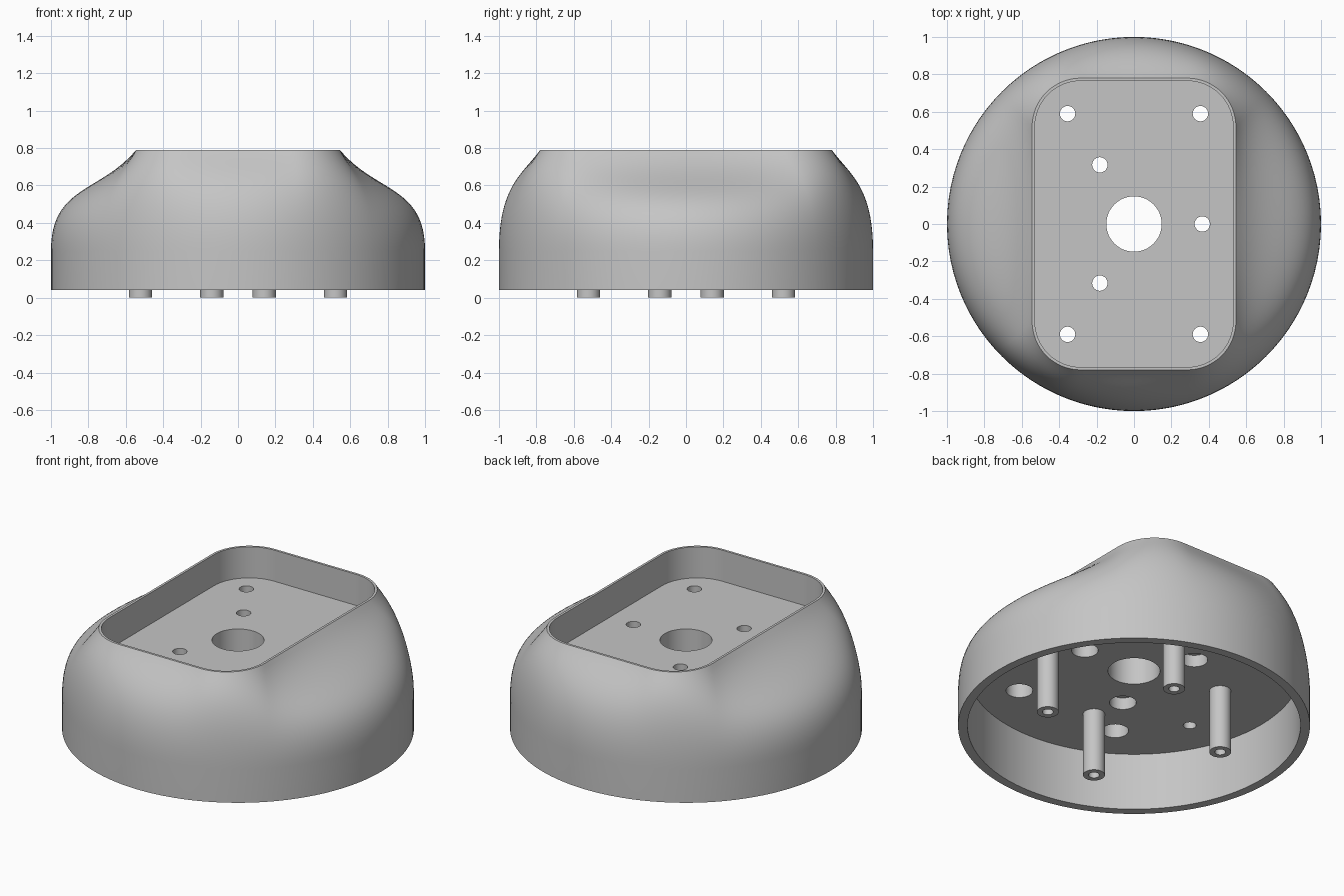
import bpy, bmesh, math
from mathutils import Vector

if "Cube" in bpy.data.objects:
    bpy.data.objects.remove(bpy.data.objects["Cube"], do_unlink=True)

GREY = (0.56, 0.56, 0.56, 1)
mat = bpy.data.materials.new("light grey plastic")
mat.use_nodes = True
mat.diffuse_color = GREY
mat.node_tree.nodes["Principled BSDF"].inputs["Base Color"].default_value = GREY

BASE, CEILING, FLOOR, TOP = 0.04, 0.40, 0.595, 0.79
SHOULDER = 0.25


def make_object(name, bm):
    bmesh.ops.recalc_face_normals(bm, faces=bm.faces)
    mesh = bpy.data.meshes.new(name)
    bm.to_mesh(mesh)
    bm.free()
    mesh.materials.append(mat)
    obj = bpy.data.objects.new(name, mesh)
    bpy.context.collection.objects.link(obj)
    return obj


def skin(name, rings):
    """Closed solid through a list of equal-length point loops, capped at both ends."""
    bm = bmesh.new()
    loops = [[bm.verts.new(p) for p in ring] for ring in rings]
    n = len(loops[0])
    for a, b in zip(loops, loops[1:]):
        for i in range(n):
            j = (i + 1) % n
            bm.faces.new((a[i], a[j], b[j], b[i]))
    bm.faces.new(loops[0])
    bm.faces.new(loops[-1])
    return make_object(name, bm)


def circle(r, z, x=0, y=0, n=48):
    return [Vector((x + r * math.cos(math.tau * i / n), y + r * math.sin(math.tau * i / n), z))
            for i in range(n)]


def rounded_rect(hx, hy, r, z, arc=16, side=28):
    """Rounded rectangle with subdivided straight sides."""
    corners = []
    for k, (sx, sy) in enumerate(((1, 1), (-1, 1), (-1, -1), (1, -1))):
        corners.append([Vector((sx * (hx - r) + r * math.cos(a), sy * (hy - r) + r * math.sin(a), z))
                        for a in ((k + i / arc) * math.pi / 2 for i in range(arc + 1))])
    pts = []
    for k in range(4):
        start, end = corners[k][-1], corners[(k + 1) % 4][0]
        pts += corners[k]
        pts += [start.lerp(end, i / side) for i in range(1, side)]
    return pts


def smooth(obj):
    bpy.ops.object.select_all(action='DESELECT')
    obj.select_set(True)
    bpy.context.view_layer.objects.active = obj
    bpy.ops.object.shade_smooth_by_angle(angle=math.radians(30))


# Housing: round skirt flowing into a rounded rectangular rim
rim = rounded_rect(0.545, 0.78, 0.26, TOP)
pocket = rounded_rect(0.53, 0.765, 0.245, TOP)
dirs = [Vector((p.x, p.y, 0)).normalized() for p in rim]


def round_ring(r, z):
    return [d * r + Vector((0, 0, z)) for d in dirs]


def shoulder_ring(t):
    """One step of the curve from the skirt to the rim."""
    ring = []
    for d, end in zip(dirs, rim):
        gap = 1 - Vector((end.x, end.y)).length
        p0 = d + Vector((0, 0, SHOULDER))
        p1 = d + Vector((0, 0, 0.60))
        p2 = end + d * (0.42 * gap) - Vector((0, 0, 0.035 + 0.43 * gap))
        s = 1 - t
        ring.append(p0 * s**3 + p1 * (3 * s * s * t) + p2 * (3 * s * t * t) + end * t**3)
    return ring


STEPS = 24
rings = [round_ring(0.946, CEILING), round_ring(0.946, BASE), round_ring(1, BASE)]
rings += [shoulder_ring(i / STEPS) for i in range(STEPS + 1)]
rings += [pocket, [Vector((p.x, p.y, FLOOR)) for p in pocket]]
housing = skin("housing", rings)

# Holes through the plate, with wider recesses underneath
corner_holes = [(x, y) for x in (-0.355, 0.355) for y in (-0.59, 0.59)]
screw_holes = [(0.365 * math.cos(a), 0.365 * math.sin(a)) for a in (0, math.tau / 3, -math.tau / 3)]
drills = [(0, 0, 0.148, 0.7), (-0.64, -0.27, 0.037, 0.46)]
for x, y in corner_holes:
    drills += [(x, y, 0.041, 0.7), (x, y, 0.076, CEILING + 0.11)]
for x, y in screw_holes:
    drills += [(x, y, 0.041, 0.7), (x, y, 0.076, CEILING + 0.075)]

for x, y, r, top in drills:
    cutter = skin("drill", [circle(r, 0.3, x, y), circle(r, top, x, y)])
    cutter.hide_render = True
    mod = housing.modifiers.new("hole", 'BOOLEAN')
    mod.operation, mod.solver, mod.object = 'DIFFERENCE', 'EXACT', cutter
    bpy.context.view_layer.objects.active = housing
    bpy.ops.object.modifier_apply(modifier=mod.name)
    bpy.data.objects.remove(cutter, do_unlink=True)
smooth(housing)

# Four hollow mounting posts under the plate
base_angle = math.atan2(0.52, 0.14)
for k in range(4):
    a = base_angle + k * math.pi / 2
    x, y = 0.54 * math.cos(a), 0.54 * math.sin(a)
    post = skin(f"mounting_post_{k + 1}", [
        circle(0.062, CEILING + 0.005, x, y), circle(0.062, 0, x, y),
        circle(0.031, 0, x, y), circle(0.031, 0.3, x, y)])
    smooth(post)
